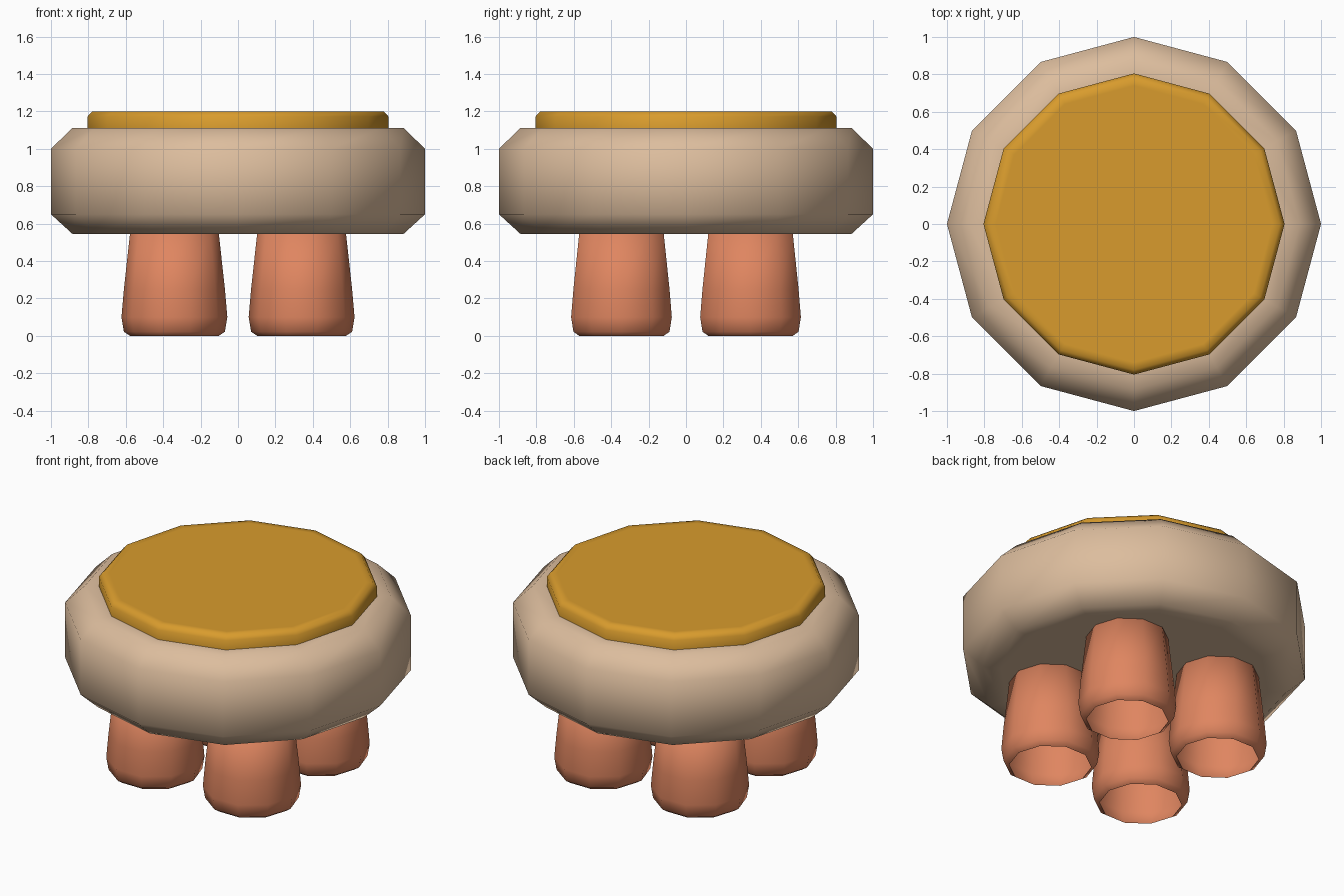
import bpy, bmesh, math

if "Cube" in bpy.data.objects:
    bpy.data.objects.remove(bpy.data.objects["Cube"])


def material(name, rgb):
    m = bpy.data.materials.new(name)
    m.diffuse_color = (*rgb, 1)
    m.use_nodes = True
    m.node_tree.nodes["Principled BSDF"].inputs["Base Color"].default_value = m.diffuse_color
    return m


tan = material("tan", (0.72, 0.51, 0.34))
mustard = material("mustard", (0.69, 0.33, 0.026))
terracotta = material("terracotta", (0.74, 0.237, 0.117))


def lathe(name, profile, sides, mat, location=(0, 0), cap_start=True, cap_end=True, angle=180):
    """Spin (radius, z) points, listed bottom to top, into a faceted solid."""
    bm = bmesh.new()
    rings = [[bm.verts.new((r * math.cos(2 * math.pi * i / sides),
                            r * math.sin(2 * math.pi * i / sides), z))
              for i in range(sides)] for r, z in profile]
    for a, b in zip(rings, rings[1:]):
        for i in range(sides):
            j = (i + 1) % sides
            bm.faces.new((a[i], a[j], b[j], b[i]))
    if cap_start:
        bm.faces.new(rings[0][::-1])
    if cap_end:
        bm.faces.new(rings[-1])
    mesh = bpy.data.meshes.new(name)
    bm.to_mesh(mesh)
    bm.free()
    mesh.materials.append(mat)
    obj = bpy.data.objects.new(name, mesh)
    obj.location = (*location, 0)
    bpy.context.collection.objects.link(obj)
    bpy.ops.object.select_all(action='DESELECT')
    obj.select_set(True)
    bpy.context.view_layer.objects.active = obj
    bpy.ops.object.shade_smooth_by_angle(angle=math.radians(angle))
    return obj


# Thick twelve-sided body with chamfered rims (inner rings keep the caps flat)
lathe("body", [(0.78, 0.545), (0.885, 0.545), (1, 0.65), (1, 1.0),
               (0.885, 1.112), (0.78, 1.112)], 12, tan)

# Thin raised seat pad
lathe("seat_pad", [(0.805, 1.10), (0.805, 1.172), (0.78, 1.2), (0.74, 1.2)],
      12, mustard, angle=60)

# Four stubby tapered legs, hollow underneath
leg_profile = [(0.237, 0), (0.27, 0.022), (0.283, 0.1), (0.27, 0.25), (0.236, 0.56)]
for y, side in ((-0.345, "front"), (0.345, "back")):
    for x, hand in ((-0.34, "left"), (0.34, "right")):
        lathe(f"{side}_{hand}_leg", leg_profile, 10, terracotta, (x, y), cap_start=False)
